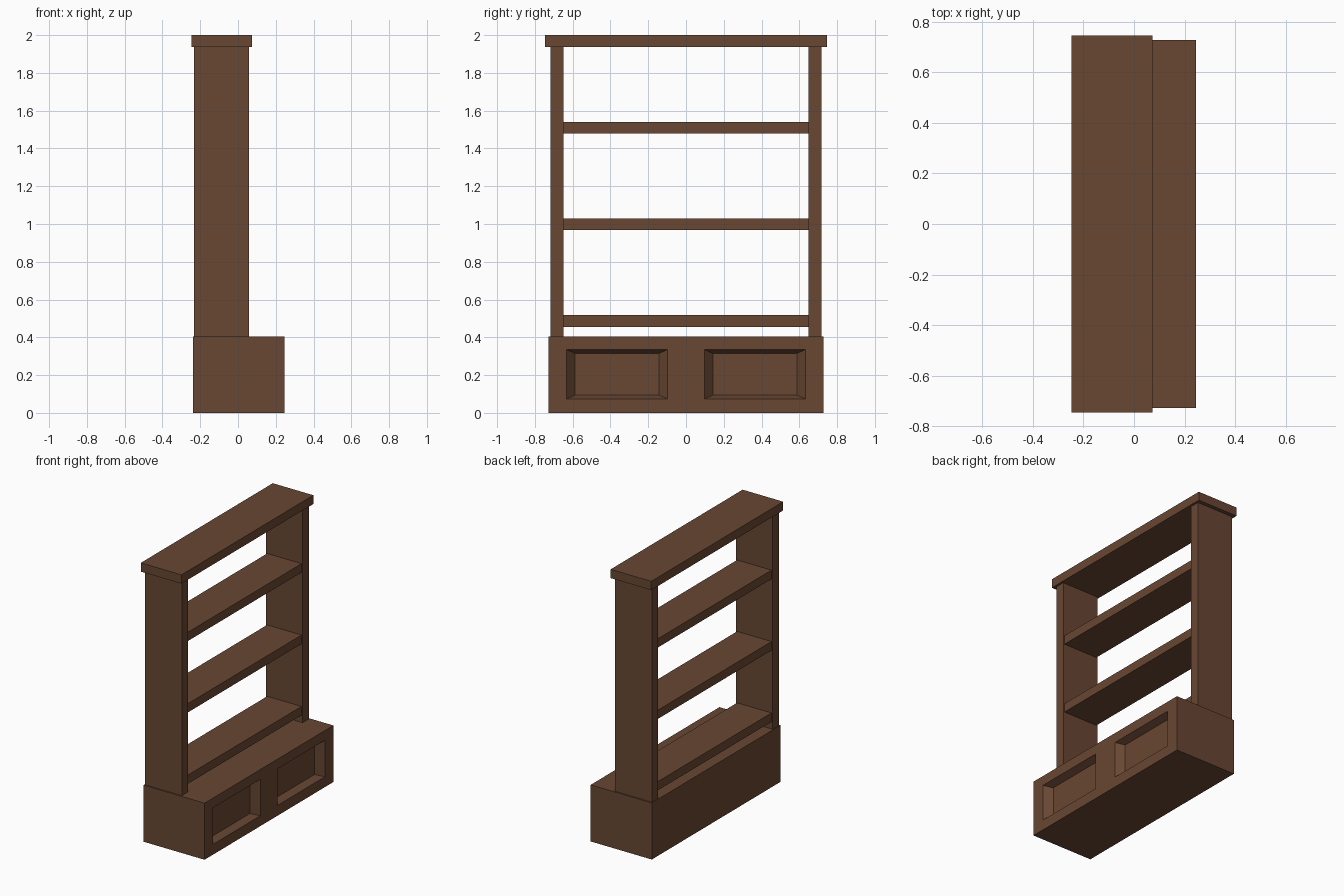
import bpy, bmesh
from mathutils import Vector

if "Cube" in bpy.data.objects:
    bpy.data.objects.remove(bpy.data.objects["Cube"])

wood = bpy.data.materials.new("brown_wood")
wood.diffuse_color = (0.14, 0.063, 0.033, 1)
wood.use_nodes = True
wood.node_tree.nodes["Principled BSDF"].inputs["Base Color"].default_value = wood.diffuse_color


def finish(name, bm):
    bmesh.ops.recalc_face_normals(bm, faces=bm.faces)
    me = bpy.data.meshes.new(name)
    bm.to_mesh(me)
    bm.free()
    me.materials.append(wood)
    ob = bpy.data.objects.new(name, me)
    bpy.context.collection.objects.link(ob)
    return ob


def box_bm(x, y, z):
    bm = bmesh.new()
    bmesh.ops.create_cube(bm, size=1)
    for v in bm.verts:
        v.co = Vector([r[0] if c < 0 else r[1] for c, r in zip(v.co, (x, y, z))])
    return bm


def box(name, x, y, z):
    return finish(name, box_bm(x, y, z))


# Base cabinet with two recessed, bevelled panels on the +x face
bm = box_bm((-0.239, 0.245), (-0.728, 0.728), (0, 0.405))
cuts = [((0, y, 0), (0, 1, 0)) for y in (-0.632, -0.098, 0.098, 0.632)]
cuts += [((0, 0, z), (0, 0, 1)) for z in (0.074, 0.335)]
for co, no in cuts:
    front = [f for f in bm.faces if f.normal.x > 0.9]
    edges = {e for f in front for e in f.edges}
    verts = {v for f in front for v in f.verts}
    bmesh.ops.bisect_plane(bm, geom=front + list(edges) + list(verts),
                           plane_co=co, plane_no=no)
    bm.normal_update()
panels = []
for f in bm.faces:
    c = f.calc_center_median()
    if f.normal.x > 0.9 and 0.09 < abs(c.y) < 0.63 and 0.08 < c.z < 0.33:
        panels.append(f)
bmesh.ops.inset_individual(bm, faces=panels, thickness=0.029, depth=-0.05)
for f in panels:
    mid = f.calc_center_median().y
    for v in f.verts:
        v.co.y = mid + (v.co.y - mid) * 0.9
finish("base_cabinet", bm)

# Upright side panels
for name, s in (("left_upright", -1), ("right_upright", 1)):
    box(name, (-0.232, 0.058), sorted((s * 0.648, s * 0.718)), (0.405, 1.937))

# Shelves
for i in range(3):
    z = 0.456 + i * 0.511
    box(f"shelf_{i + 1}", (-0.223, 0.049), (-0.648, 0.648), (z, z + 0.063))

# Top board
box("top_board", (-0.247, 0.074), (-0.746, 0.746), (1.937, 2.0))
